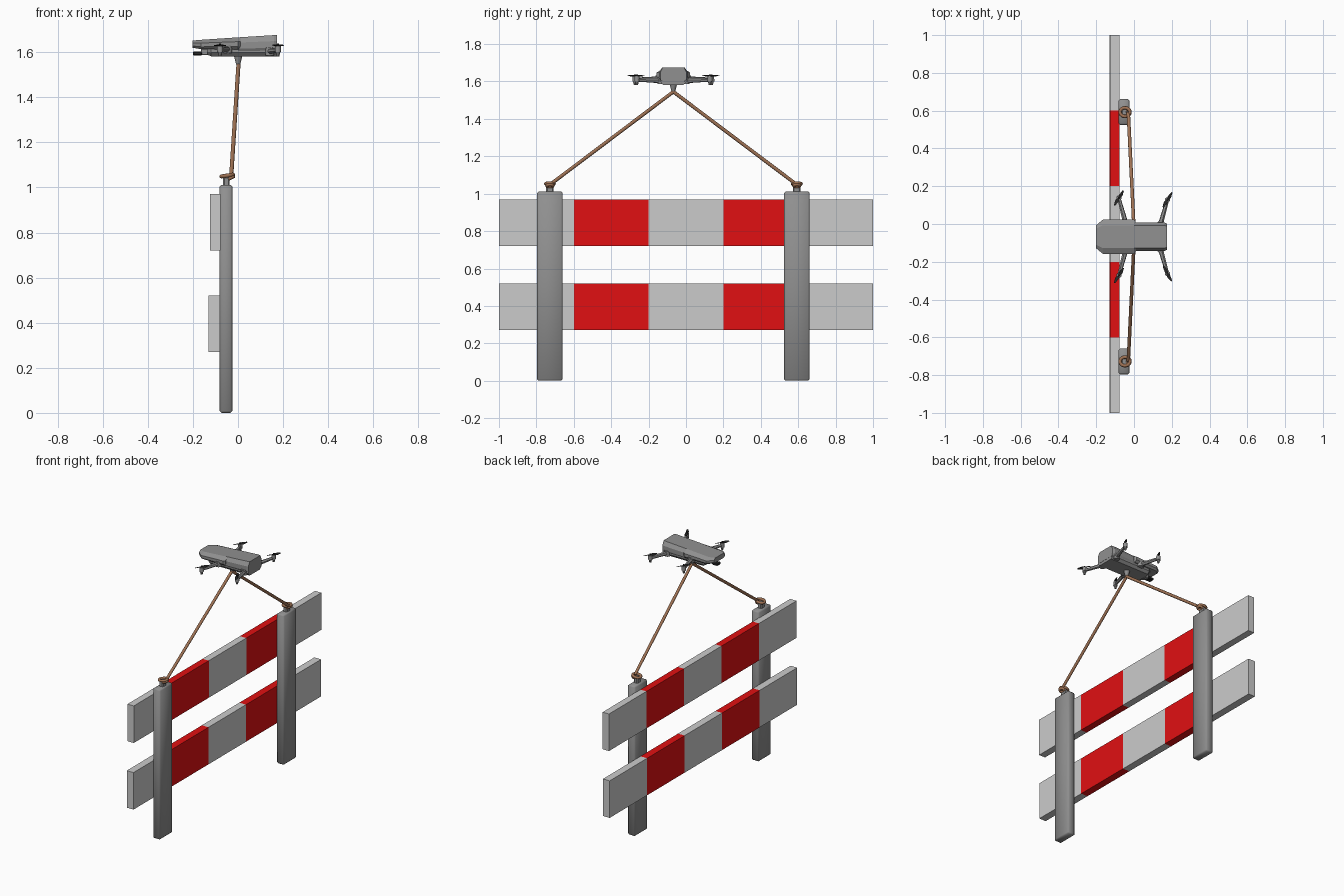
import bpy, bmesh, math
from mathutils import Vector

if "Cube" in bpy.data.objects:
    bpy.data.objects.remove(bpy.data.objects["Cube"])

CY = -0.0675  # mirror plane of posts, ropes and drone


def material(name, r, g, b):
    m = bpy.data.materials.new(name)
    m.diffuse_color = (r, g, b, 1)
    m.use_nodes = True
    m.node_tree.nodes["Principled BSDF"].inputs["Base Color"].default_value = m.diffuse_color
    return m


RED = material("red", 0.75, 0.005, 0.006)
DARK = material("dark_grey", 0.28, 0.28, 0.28)
BLACK = material("black", 0.02, 0.02, 0.02)
ROPE = material("rope", 0.35, 0.17, 0.09)


def finish(name, bm, mat=None, smooth=None):
    bmesh.ops.recalc_face_normals(bm, faces=bm.faces)
    me = bpy.data.meshes.new(name)
    bm.to_mesh(me)
    bm.free()
    ob = bpy.data.objects.new(name, me)
    bpy.context.collection.objects.link(ob)
    if mat:
        me.materials.append(mat)
    if smooth:
        bpy.ops.object.select_all(action='DESELECT')
        ob.select_set(True)
        bpy.context.view_layer.objects.active = ob
        bpy.ops.object.shade_smooth_by_angle(angle=math.radians(smooth))
    return ob


def box(name, lo, hi, mat=None, bevel=0, smooth=None):
    bm = bmesh.new()
    bmesh.ops.create_cube(bm, size=1)
    for v in bm.verts:
        v.co = [l + (c + 0.5) * (h - l) for l, h, c in zip(lo, hi, v.co)]
    if bevel:
        bmesh.ops.bevel(bm, geom=bm.edges[:], offset=bevel, segments=1, affect='EDGES')
    return finish(name, bm, mat, smooth)


def rod(name, a, b, r1, r2, mat, sides=8, smooth=40):
    a, b = Vector(a), Vector(b)
    bm = bmesh.new()
    bmesh.ops.create_cone(bm, cap_ends=True, segments=sides, radius1=r1, radius2=r2,
                          depth=(b - a).length)
    q = Vector((0, 0, 1)).rotation_difference(b - a)
    for v in bm.verts:
        v.co = q @ v.co + (a + b) / 2
    return finish(name, bm, mat, smooth)


def loft(name, sections, mat):
    # each section: x, half width, bottom z, top z, bottom inset, top inset
    bm = bmesh.new()
    rings = []
    for x, w, z0, z1, b, t in sections:
        h = z1 - z0
        half = [(w - b, z0), (w, z0 + h * 0.25), (w, z0 + h * 0.65), (w - t, z1)]
        pts = half + [(-y, z) for y, z in reversed(half)]
        rings.append([bm.verts.new((x, CY + y, z)) for y, z in pts])
    for r, s in zip(rings, rings[1:]):
        for i in range(8):
            j = (i + 1) % 8
            bm.faces.new((r[i], r[j], s[j], s[i]))
    bm.faces.new(rings[0])
    bm.faces.new(rings[-1])
    return finish(name, bm, mat)


def ring(name, centre, rx, ry, rz, r, mat):
    # closed rope loop, tilted by rz along x
    bm = bmesh.new()
    n, m = 20, 8
    grid = []
    for i in range(n):
        a = math.tau * i / n
        row = []
        for j in range(m):
            b = math.tau * j / m
            k = r * math.cos(b)
            row.append(bm.verts.new((centre[0] + (rx + k) * math.cos(a),
                                     centre[1] + (ry + k) * math.sin(a),
                                     centre[2] + rz * math.cos(a) + r * math.sin(b))))
        grid.append(row)
    for i in range(n):
        for j in range(m):
            p, q = grid[i], grid[(i + 1) % n]
            bm.faces.new((p[j], q[j], q[(j + 1) % m], p[(j + 1) % m]))
    return finish(name, bm, mat, 60)


# striped planks
for row, x0, x1, z in (("upper", -0.125, -0.078, 0.72), ("lower", -0.13, -0.08, 0.27)):
    for i in range(5):
        y = -1 + 0.4 * i
        box(f"{row}_plank_{i + 1}", (x0, y, z), (x1, y + 0.4, z + 0.25), RED if i % 2 else None)

# posts, rope eyes, ropes
for side, s in (("left", -1), ("right", 1)):
    y = CY + s * 0.66
    box(f"{side}_post", (-0.081, y - 0.068, 0), (-0.025, y + 0.068, 1.012), DARK, 0.008, 180)
    box(f"{side}_post_eye", (-0.067, y - 0.02, 1.0), (-0.037, y + 0.02, 1.048), DARK, 0.006)
    ring(f"{side}_rope_loop", (-0.048, y, 1.053), 0.026, 0.023, 0.004, 0.009, ROPE)
    ring(f"{side}_rope_knot", (-0.032, y, 1.043), 0.011, 0.016, 0.006, 0.009, ROPE)
    rod(f"{side}_rope", (-0.03, y - s * 0.005, 1.052), (0.002, CY, 1.545), 0.0095, 0.0095, ROPE, 10)
rod("rope_hook", (0.001, CY, 1.54), (0.001, CY, 1.585), 0.008, 0.02, DARK, 10)

# drone body: belly, sloping top shell with a wider front half
loft("drone_belly", [(-0.137, 0.055, 1.59, 1.64, 0.015, 0.01),
                     (-0.12, 0.07, 1.582, 1.65, 0.015, 0.01),
                     (0.173, 0.07, 1.582, 1.65, 0.015, 0.01)], DARK)
loft("drone_front_shell", [(-0.202, 0.06, 1.62, 1.652, 0.01, 0.018),
                           (-0.165, 0.09, 1.614, 1.655, 0.012, 0.03),
                           (0.0, 0.09, 1.612, 1.666, 0.012, 0.03),
                           (0.01, 0.078, 1.614, 1.666, 0.012, 0.018)], DARK)
loft("drone_rear_shell", [(0.0, 0.076, 1.60, 1.666, 0.01, 0.016),
                          (0.16, 0.076, 1.60, 1.676, 0.01, 0.016),
                          (0.174, 0.07, 1.60, 1.676, 0.01, 0.014)], DARK)

# camera under the nose
box("camera_mount", (-0.165, CY - 0.012, 1.587), (-0.13, CY + 0.012, 1.615), DARK, 0.003)
box("camera", (-0.2, CY - 0.018, 1.585), (-0.16, CY + 0.018, 1.603), BLACK, 0.004)

# arms, motors and two-blade rotors
ARMS = (("front", (-0.045, 0.075, 1.614), (-0.08, 0.205, 1.612)),
        ("rear", (0.14, 0.065, 1.604), (0.177, 0.195, 1.608)))
for end, root, tip in ARMS:
    for side, s in (("left", -1), ("right", 1)):
        name = f"{end}_{side}"
        rx, ry, rz = root[0], CY + s * root[1], root[2]
        tx, ty, tz = tip[0], CY + s * tip[1], tip[2]
        rod(name + "_hinge", (rx, ry, rz - 0.018), (rx, ry, rz + 0.018), 0.02, 0.02, DARK, 10)
        rod(name + "_arm", (rx, ry, rz), (tx, ty, tz), 0.014, 0.009, DARK, 6, 20)
        rod(name + "_motor", (tx, ty, 1.6), (tx, ty, 1.628), 0.014, 0.013, DARK, 12)
        rod(name + "_foot", (tx, ty, 1.58), (tx, ty, 1.602), 0.006, 0.011, DARK, 8)
        rod(name + "_rotor_hub", (tx, ty, 1.626), (tx, ty, 1.638), 0.006, 0.005, BLACK, 8)
        # blades pitch in opposite directions from the hub
        ang = math.radians(60 if (s > 0 or end == "front") else -60)
        u = Vector((math.cos(ang), math.sin(ang), 0))
        v = Vector((-u.y, u.x, 0))
        for k, d in enumerate((1, -1)):
            bm = bmesh.new()
            c = Vector((tx, ty, 1.631))
            outline = [(0, -0.004), (0.018, -0.011), (0.046, -0.004), (0.046, 0.003), (0.015, 0.008), (0, 0.004)]
            top, low = [], []
            for a, b in outline:
                p = c + d * (u * a + v * b) + Vector((0, 0, b * 0.3))
                top.append(bm.verts.new(p + Vector((0, 0, 0.001))))
                low.append(bm.verts.new(p - Vector((0, 0, 0.001))))
            bm.faces.new(top)
            bm.faces.new(low[::-1])
            for i in range(6):
                j = (i + 1) % 6
                bm.faces.new((top[i], low[i], low[j], top[j]))
            finish(f"{name}_blade_{k + 1}", bm, BLACK)
